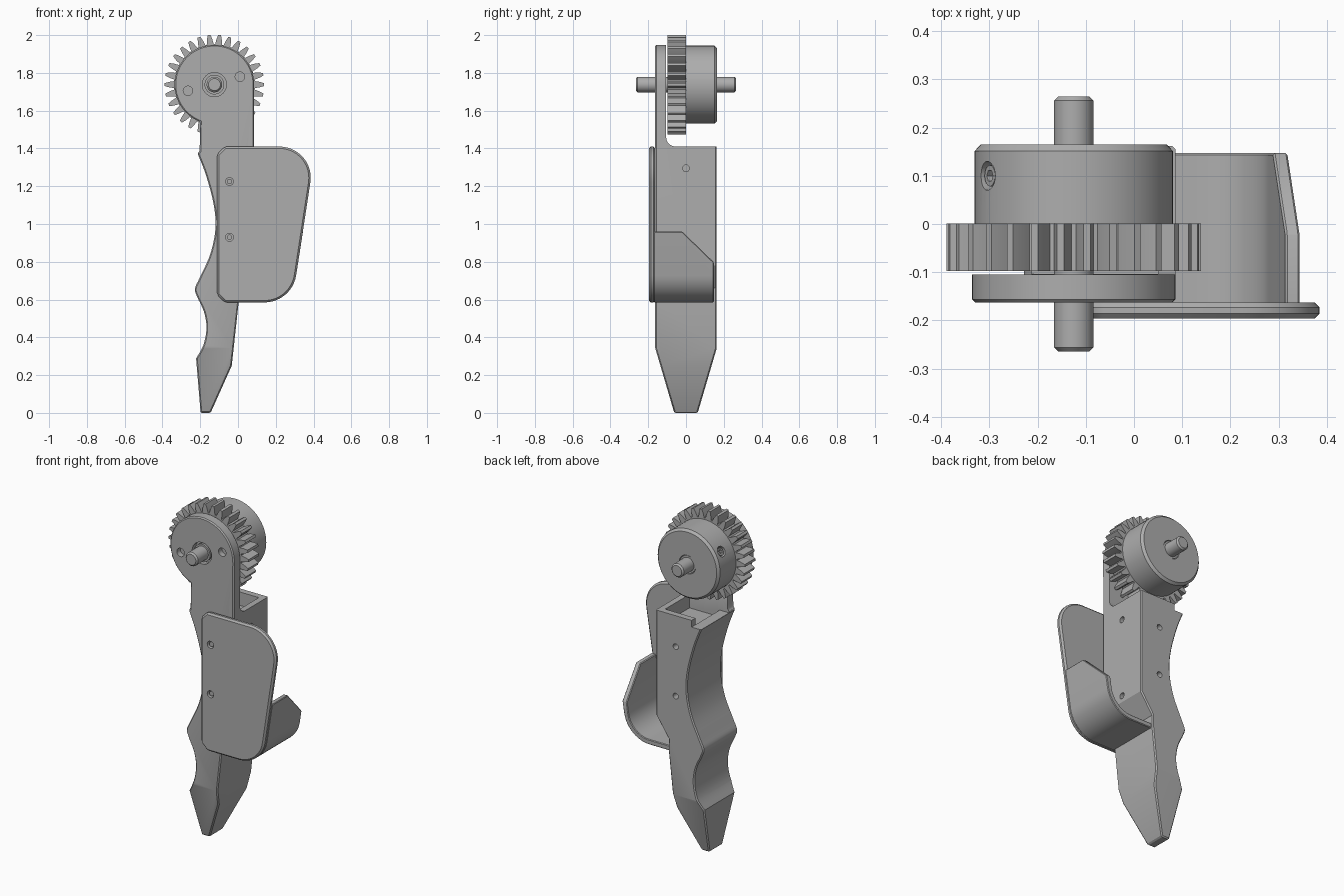
import bpy, bmesh, math
from mathutils import Vector, Matrix

if "Cube" in bpy.data.objects:
    bpy.data.objects.remove(bpy.data.objects["Cube"])

grey = bpy.data.materials.new("plain_grey")
grey.use_nodes = True
grey.diffuse_color = (0.42, 0.42, 0.42, 1)
grey.node_tree.nodes["Principled BSDF"].inputs["Base Color"].default_value = (0.42, 0.42, 0.42, 1)

AX, AZ = -0.125, 1.738          # wheel axis


def arc(cx, cy, r, a0, a1, n=12):
    angles = [math.radians(a0 + (a1 - a0) * i / n) for i in range(n + 1)]
    return [(cx + r * math.cos(a), cy + r * math.sin(a)) for a in angles]


def spline(pts, n=5):
    """Smooth curve through the points."""
    p = [Vector(q) for q in [pts[0]] + pts + [pts[-1]]]
    out = []
    for a, b, c, d in zip(p, p[1:], p[2:], p[3:]):
        for i in range(n):
            t = i / n
            v = b + (c - a) * t / 2 + (a - b * 2.5 + c * 2 - d / 2) * t * t \
                + (b * 1.5 - a / 2 - c * 1.5 + d / 2) * t ** 3
            out.append(tuple(v))
    return out + [pts[-1]]


def make(name, bm):
    bmesh.ops.recalc_face_normals(bm, faces=bm.faces)
    me = bpy.data.meshes.new(name)
    bm.to_mesh(me)
    bm.free()
    me.materials.append(grey)
    ob = bpy.data.objects.new(name, me)
    bpy.context.scene.collection.objects.link(ob)
    return ob


def extrude(name, outline, lo, hi, axis="y", cuts=()):
    """Extrude an outline along an axis, then trim it with planes."""
    bm = bmesh.new()
    place = (lambda a, b, d: (a, d, b)) if axis == "y" else (lambda a, b, d: (d, a, b))
    face = bm.faces.new([bm.verts.new(place(a, b, lo)) for a, b in outline])
    res = bmesh.ops.extrude_face_region(bm, geom=[face])
    verts = [g for g in res["geom"] if isinstance(g, bmesh.types.BMVert)]
    bmesh.ops.translate(bm, verts=verts, vec=place(0, 0, hi - lo))
    if face.is_valid and len([f for f in bm.faces if len(f.verts) == len(outline)]) < 2:
        bm.faces.new([v for v in face.verts])
    for co, no in cuts:
        bmesh.ops.bisect_plane(bm, geom=bm.verts[:] + bm.edges[:] + bm.faces[:],
                               plane_co=co, plane_no=no, clear_outer=True)
        bmesh.ops.holes_fill(bm, edges=[e for e in bm.edges if e.is_boundary], sides=0)
    return make(name, bm)


def lathe(name, profile, x=AX, z=AZ, n=64):
    """Turn a closed (radius, y) profile around an axis parallel to y."""
    bm = bmesh.new()
    rings = []
    for i in range(n):
        a = 2 * math.pi * i / n
        rings.append([bm.verts.new((x + r * math.cos(a), y, z + r * math.sin(a))) for r, y in profile])
    for i in range(n):
        p, q = rings[i], rings[(i + 1) % n]
        for j in range(len(profile)):
            k = (j + 1) % len(profile)
            bm.faces.new((p[j], p[k], q[k], q[j]))
    bmesh.ops.remove_doubles(bm, verts=bm.verts, dist=1e-5)
    return make(name, bm)


def rod(name, centre, direction, r, depth, n=24):
    bm = bmesh.new()
    turn = Vector(direction).to_track_quat("Z", "Y").to_matrix().to_4x4()
    bmesh.ops.create_cone(bm, cap_ends=True, segments=n, radius1=r, radius2=r, depth=depth,
                          matrix=Matrix.Translation(centre) @ turn)
    return make(name, bm)


def box(name, lo, hi):
    return extrude(name, [(lo[0], lo[2]), (hi[0], lo[2]), (hi[0], hi[2]), (lo[0], hi[2])], lo[1], hi[1])


def finish(ob, bevel=0, cutters=()):
    """Bevel, cut, apply and shade a part."""
    if bevel:
        m = ob.modifiers.new("bevel", "BEVEL")
        m.width, m.segments, m.limit_method = bevel, 1, "ANGLE"
        m.angle_limit = math.radians(40)
    for c in cutters:
        c.hide_render = True
        m = ob.modifiers.new("cut", "BOOLEAN")
        m.operation, m.object, m.solver = "DIFFERENCE", c, "EXACT"
    dg = bpy.context.evaluated_depsgraph_get()
    me = bpy.data.meshes.new_from_object(ob.evaluated_get(dg))
    ob.modifiers.clear()
    ob.data = me
    for c in cutters:
        bpy.data.objects.remove(c)
    bpy.ops.object.select_all(action="DESELECT")
    ob.select_set(True)
    bpy.context.view_layer.objects.active = ob
    bpy.ops.object.shade_smooth_by_angle(angle=math.radians(28))


# Body: scalloped grip, tapered tip and round-topped mounting strap
grip = spline([(-0.215, 1.375), (-0.17, 1.26), (-0.128, 1.10), (-0.12, 0.97), (-0.148, 0.837),
               (-0.203, 0.715), (-0.228, 0.657), (-0.215, 0.612), (-0.18, 0.535), (-0.167, 0.45),
               (-0.183, 0.36), (-0.222, 0.288)])
outline = grip + [(-0.198, 0), (-0.145, 0), (-0.033, 0.25), (0.005, 0.6), (0.003, 0.66),
                  (0.085, 0.78)] + arc(AX, AZ, 0.211, 0, 249, 40) + [(-0.203, 1.385)]
slope = [((0, s * 0.162, 0.34), (0, s * 0.34, -0.1)) for s in (-1, 1)]
body = extrude("grip_body", outline, -0.163, 0.162, cuts=slope)
cutters = [
    extrude("strap_step", arc(-0.055, 1.46, 0.05, 180, 270, 8)
            + [(0.3, 1.41), (0.3, 2.1), (-0.105, 2.1)], -0.6, 0.6, "x"),
    box("top_pocket", (-0.15, -0.104, 1.33), (0.05, 0.125, 1.6)),
    box("side_notch", (-0.4, -0.104, 1.37), (-0.15, 0.3, 1.6)),
    rod("shaft_recess", (AX, -0.16, AZ), (0, 1, 0), 0.064, 0.06, 32)]
for x, z in ((-0.265, 1.705), (0.01, 1.78)):
    cutters.append(rod("strap_hole", (x, -0.16, z), (0, 1, 0), 0.025, 0.06))
for z in (1.225, 0.93):
    cutters.append(rod("back_hole", (-0.045, 0.16, z), (0, 1, 0), 0.017, 0.08))
for z in (1.295, 0.82):
    cutters.append(rod("side_hole", (0.085, 0, z), (1, 0, 0), 0.018, 0.06))
finish(body, 0.01, cutters)

# Side plate with rounded outer corners
plate = extrude("side_plate", [(-0.11, 1.37), (-0.11, 0.625), (-0.07, 0.585)]
                + arc(0.14, 0.755, 0.17, -90, -9) + arc(0.22, 1.245, 0.165, -9, 90)
                + [(-0.07, 1.41)], -0.196, -0.163)
finish(plate, 0.01, [rod("plate_hole", (-0.045, -0.19, z), (0, 1, 0), 0.021, 0.04)
                     for z in (1.225, 0.93)])
for i, z in enumerate((1.225, 0.93)):
    finish(rod(f"plate_screw_{i + 1}", (-0.045, -0.172, z), (0, 1, 0), 0.014, 0.03))

# Curved guard following the plate edge, with a sloped rear corner
guard = extrude("curved_guard", [(-0.02, 0.585)] + arc(0.14, 0.755, 0.17, -90, -9)
                + [(0.344, 0.96), (0.314, 0.96)] + arc(0.14, 0.755, 0.14, -9, -90)
                + [(-0.02, 0.615)], -0.17, 0.147,
                cuts=[((0, -0.02, 0.96), (0, 0.16, 0.165))])
finish(guard, 0.004)

# Toothed wheel
teeth = 30
rim = []
for i in range(teeth):
    mid = 2 * math.pi * (i + 0.5) / teeth + math.pi / 2
    for r, da in ((0.215, -0.085), (0.24, -0.06), (0.264, -0.028),
                  (0.264, 0.028), (0.24, 0.06), (0.215, 0.085)):
        rim.append((AX + r * math.cos(mid + da), AZ + r * math.sin(mid + da)))
finish(extrude("gear", rim, -0.098, 0.001))

# Drum with a chamfered rear edge, shaft recess and set screw hole
drum = lathe("drum", [(0, -0.02), (0.206, -0.02), (0.206, 0.151), (0.193, 0.165), (0, 0.165)])
radial = Vector((-0.87, 0, 0.49))
hub = Vector((AX, 0.1, AZ))
finish(drum, 0, [rod("rear_recess", (AX, 0.165, AZ), (0, 1, 0), 0.055, 0.04, 32),
                 rod("set_screw_hole", hub + radial * 0.2, radial, 0.03, 0.05)])
finish(rod("set_screw", hub + radial * 0.185, radial, 0.022, 0.03),
       0, [rod("hex_socket", hub + radial * 0.2, radial, 0.013, 0.03, 6)])

# Shaft and its retaining rings
finish(lathe("shaft", [(0, -0.265), (0.032, -0.265), (0.041, -0.256),
                       (0.041, 0.256), (0.032, 0.265), (0, 0.265)], n=40))
for name, y in (("front_ring", -0.152), ("rear_ring", 0.154)):
    finish(lathe(name, [(0.038, y - 0.008), (0.052, y - 0.008), (0.052, y + 0.008), (0.038, y + 0.008)], n=40))
